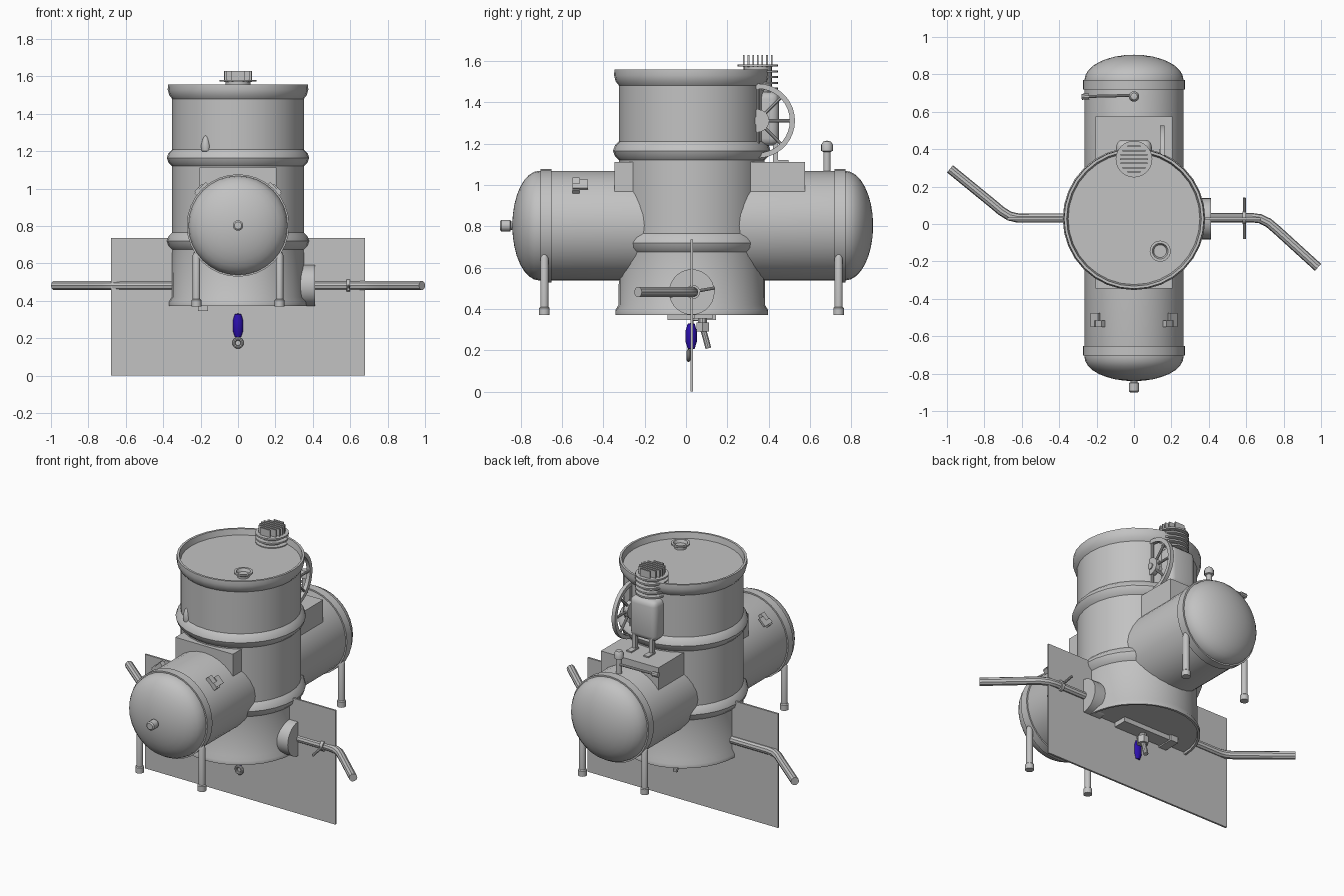
import bpy, bmesh
from math import pi, sin, cos, radians
from mathutils import Vector, Matrix

cube = bpy.data.objects.get("Cube")
if cube:
    bpy.data.objects.remove(cube, do_unlink=True)


def material(name, rgb):
    m = bpy.data.materials.new(name)
    m.use_nodes = True
    m.diffuse_color = (*rgb, 1)
    m.node_tree.nodes["Principled BSDF"].inputs["Base Color"].default_value = (*rgb, 1)
    return m


STEEL = material("steel_grey", (0.54, 0.54, 0.54))
BLUE = material("handle_blue", (0.025, 0.005, 0.42))
AXES = {"X": Matrix.Rotation(pi / 2, 4, "Y"),
        "Y": Matrix.Rotation(-pi / 2, 4, "X"),
        "Z": Matrix.Identity(4)}


def finish(name, bm, mat=STEEL, angle=35):
    bmesh.ops.recalc_face_normals(bm, faces=bm.faces)
    me = bpy.data.meshes.new(name)
    bm.to_mesh(me)
    bm.free()
    me.materials.append(mat)
    for p in me.polygons:
        p.use_smooth = True
    me.set_sharp_from_angle(angle=radians(angle))
    ob = bpy.data.objects.new(name, me)
    bpy.context.collection.objects.link(ob)
    return ob


def lathe(name, profile, loc=(0, 0, 0), axis="Z", segs=24, mat=STEEL):
    """Spin (radius, height) points round an axis."""
    bm = bmesh.new()
    vs = [bm.verts.new((r, 0, h)) for r, h in profile]
    es = [bm.edges.new(pair) for pair in zip(vs, vs[1:])]
    bmesh.ops.spin(bm, geom=vs + es, cent=(0, 0, 0), axis=(0, 0, 1),
                   angle=2 * pi, steps=segs)
    bmesh.ops.remove_doubles(bm, verts=bm.verts, dist=0.0002)
    bmesh.ops.transform(bm, matrix=Matrix.Translation(loc) @ AXES[axis], verts=bm.verts)
    return finish(name, bm, mat)


def disc(name, r, h0, h1, loc, axis="Z", segs=24, mat=STEEL):
    return lathe(name, [(0, h0), (r, h0), (r, h1), (0, h1)], loc, axis, segs, mat)


def box(name, lo, hi, bevel=0, turn=None, mat=STEEL):
    lo, hi = Vector(lo), Vector(hi)
    bm = bmesh.new()
    bmesh.ops.create_cube(bm, size=1)
    bmesh.ops.scale(bm, vec=hi - lo, verts=bm.verts)
    if bevel:
        bmesh.ops.bevel(bm, geom=bm.edges[:], offset=bevel, segments=3,
                        profile=0.5, affect="EDGES")
    if turn:
        bmesh.ops.transform(bm, matrix=turn, verts=bm.verts)
    bmesh.ops.translate(bm, vec=(lo + hi) / 2, verts=bm.verts)
    return finish(name, bm, mat)


def tube(name, points, r, closed=False, mat=STEEL):
    """Round bar swept along a path."""
    cu = bpy.data.curves.new(name + "_path", "CURVE")
    cu.dimensions = "3D"
    cu.bevel_depth, cu.bevel_resolution, cu.use_fill_caps = r, 3, True
    sp = cu.splines.new("POLY")
    sp.points.add(len(points) - 1)
    for p, co in zip(sp.points, points):
        p.co = (*co, 1)
    sp.use_cyclic_u = closed
    tmp = bpy.data.objects.new(name + "_path", cu)
    bpy.context.collection.objects.link(tmp)
    bpy.context.view_layer.update()
    me = bpy.data.meshes.new_from_object(tmp.evaluated_get(bpy.context.evaluated_depsgraph_get()))
    bpy.data.objects.remove(tmp, do_unlink=True)
    bm = bmesh.new()
    bm.from_mesh(me)
    bpy.data.meshes.remove(me)
    return finish(name, bm, mat)


# Drum with two rolled hoops and a raised rim
def hoop(z):
    return [(0.352, z - 0.045), (0.372, z - 0.025), (0.381, z),
            (0.372, z + 0.025), (0.352, z + 0.045)]


CY = 0.028
lathe("drum", [(0, 0.385), (0.352, 0.385), (0.355, 0.372), (0.369, 0.372), (0.369, 0.395),
               (0.354, 0.42)] + hoop(0.72) + hoop(1.165) +
      [(0.352, 1.48), (0.368, 1.50), (0.376, 1.53), (0.374, 1.557), (0.36, 1.557),
       (0.352, 1.52), (0, 1.52)], (0, CY, 0), segs=32)
lathe("drum_bung", [(0, 0), (0.036, 0), (0.036, 0.015), (0.056, 0.026), (0.056, 0.036),
                    (0.042, 0.036), (0.034, 0.018), (0, 0.018)], (0.14, -0.145, 1.518))
lathe("drum_hook", [(0, -0.045), (0.022, -0.04), (0.026, -0.01), (0.015, 0.03), (0, 0.05)],
      (-0.172, -0.272, 1.24), segs=12)

# Horizontal tank with domed ends
TZ, R = 0.803, 0.265
arc = [i * pi / 16 for i in range(9)]
tank = [(R * sin(a), -0.71 - 0.13 * cos(a)) for a in arc]
tank += [(R * cos(a), 0.77 + 0.135 * sin(a)) for a in arc]
lathe("tank", tank, (0, 0, TZ), "Y", 32)
for name, y in (("front", -0.677), ("back", 0.745)):
    lathe(name + "_tank_band", [(R - 0.005, -0.026), (R + 0.009, -0.026),
                                (R + 0.009, 0.026), (R - 0.005, 0.026)], (0, y, TZ), "Y", 32)
lathe("tank_nozzle", [(0, -0.065), (0.02, -0.065), (0.028, -0.058), (0.028, -0.015),
                      (0.02, -0.012), (0.02, 0.02)], (0, -0.835, TZ), "Y", 16)

# Tank legs with feet
for side, x in (("right", -0.222), ("left", 0.222)):
    for end, y in (("front", -0.685), ("back", 0.738)):
        lathe(f"{end}_{side}_leg",
              [(0, 0), (0.026, 0), (0.026, 0.035), (0.02, 0.04), (0.02, 0.275),
               (0.013, 0.293), (0, 0.302)], (x, y, 0.37), segs=14)

# Saddle box where drum and tank join
box("saddle_box", (-0.205, -0.345, 0.91), (0.205, 0.575, 1.112))

# Hook brackets on the tank shoulders
for side, s in (("right", -1), ("left", 1)):
    turn = Matrix.Rotation(s * radians(45), 4, "Y")

    def bracket(part, across, y0, y1, out, thick, width):
        c = turn @ Vector((s * across, (y0 + y1) / 2, out)) + Vector((0, 0, TZ))
        h = Vector((width / 2, (y1 - y0) / 2, thick / 2))
        box(f"{side}_bracket_{part}", c - h, c + h, turn=turn)

    bracket("base", 0, -0.55, -0.515, 0.272, 0.03, 0.085)
    bracket("arm", 0, -0.515, -0.475, 0.287, 0.012, 0.045)
    bracket("lip", 0.02, -0.55, -0.475, 0.287, 0.012, 0.03)

# Upright back sheet
box("shield_plate", (-0.68, CY - 0.006, 0), (0.68, CY + 0.006, 0.735))

# Side pipes, flange and butterfly handle
PZ = 0.482
right_path = [(-0.33, 0.032), (-0.62, 0.032), (-0.665, 0.042), (-0.71, 0.07),
              (-0.76, 0.112), (-0.984, 0.295)]
left_path = [(0.33, 0.034), (0.63, 0.034), (0.675, 0.028), (0.72, 0.006),
             (0.77, -0.037), (0.984, -0.232)]
tube("right_pipe", [(x, y, PZ) for x, y in right_path], 0.025)
tube("left_pipe", [(x, y, PZ) for x, y in left_path], 0.025)
disc("pipe_flange", 0.11, -0.08, 0.042, (0.37, CY, PZ), "X", 28)
tube("damper_handle", [(0.59, -0.08, PZ - 0.02), (0.59, CY, PZ), (0.59, 0.14, PZ + 0.02)], 0.008)
disc("damper_collar", 0.034, -0.01, 0.01, (0.59, 0.034, PZ), "X")

# Relief valve and lever on the tank
lathe("relief_valve", [(0.018, 0), (0.018, 0.1), (0.028, 0.104), (0.028, 0.135),
                       (0.018, 0.15), (0, 0.154)], (0, 0.682, 1.06), segs=16)
tube("relief_lever", [(0, 0.688, 1.125), (-0.24, 0.682, 1.125)], 0.008)
tube("lever_grip", [(-0.24, 0.682, 1.125), (-0.28, 0.68, 1.125)], 0.016)

# Compressor: crankcase, finned cylinder and head
MY = 0.347
box("crankcase", (-0.095, 0.25, 1.19), (0.095, 0.45, 1.45), 0.035)
for side, x in (("right", -0.06), ("left", 0.06)):
    box(side + "_compressor_foot", (x - 0.012, 0.42, 1.1), (x + 0.012, 0.445, 1.22))
    box(side + "_foot_pad", (x - 0.018, 0.42, 1.11), (x + 0.018, 0.495, 1.12))
disc("cylinder_barrel", 0.068, 1.42, 1.58, (0, MY, 0))
for i in range(5):
    z = 1.46 + i * 0.028
    disc(f"cylinder_fin_{i + 1}", 0.098, z, z + 0.01, (0, MY, 0))
for i in range(7):
    d = (i - 3) * 0.0225
    w = (0.076 ** 2 - d * d) ** 0.5
    box(f"head_fin_{i + 1}", (-w, MY + d - 0.004, 1.57), (w, MY + d + 0.004, 1.628))

# Flywheel
WX, WZ = 0.15, 1.31
lathe("flywheel_rim", [(0.155, -0.012), (0.18, -0.012), (0.18, 0.012),
                       (0.155, 0.012), (0.155, -0.012)], (WX, MY, WZ), "X", 36)
disc("flywheel_hub", 0.055, -0.014, 0.014, (WX, MY, WZ), "X")
disc("flywheel_shaft", 0.02, -0.1, 0.02, (WX, MY, WZ), "X")
for i in range(8):
    a = i * pi / 4
    tube(f"flywheel_spoke_{i + 1}", [(WX, MY + r * cos(a), WZ + r * sin(a))
                                     for r in (0.04, 0.16)], 0.008)

# Slide bar under the drum
box("slide_bar", (-0.17, 0.04, 0.355), (0.18, 0.13, 0.388))
box("slide_stop", (-0.215, -0.09, 0.347), (-0.16, 0.145, 0.388))

# Drain tap with blue grip
tube("tap_stem", [(0, 0.08, 0.39), (0, 0.08, 0.3)], 0.022)
disc("tap_nut", 0.035, 0.29, 0.335, (0, 0.08, 0), segs=6)
tube("tap_spout", [(0, 0.08, 0.31), (0, 0.095, 0.26), (0, 0.108, 0.21)], 0.015)
tube("tap_lever", [(0, 0.08, 0.35), (0, 0.03, 0.35), (0, 0.025, 0.2)], 0.01)
lathe("tap_grip", [(0, -0.065), (0.018, -0.06), (0.029, -0.025), (0.029, 0.025),
                   (0.018, 0.06), (0, 0.065)], (0, 0.025, 0.268), segs=10, mat=BLUE)
tube("tap_ring", [(0.022 * cos(k * pi / 8), 0.012, 0.175 + 0.022 * sin(k * pi / 8))
                  for k in range(16)], 0.009, closed=True)
